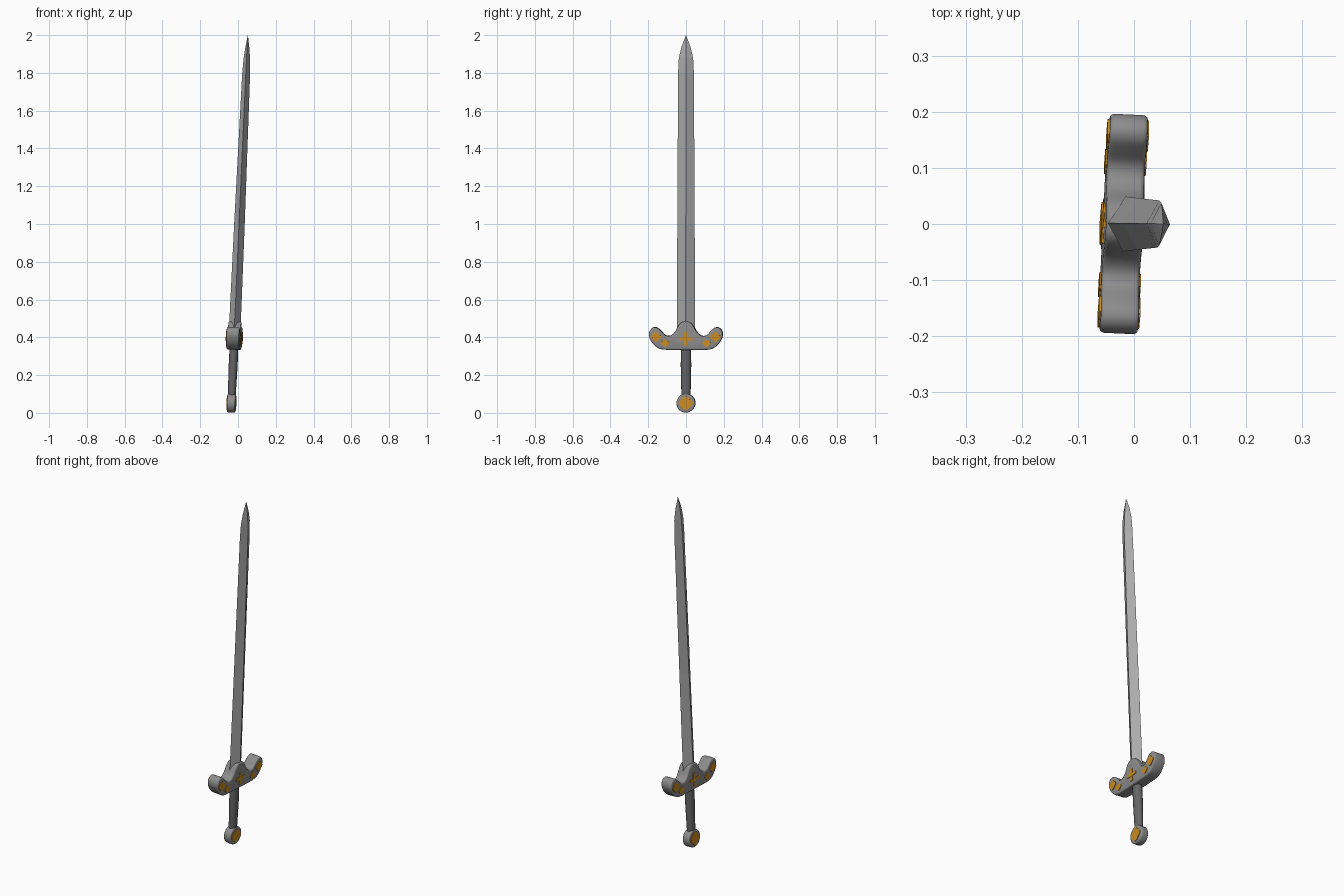
import bpy, bmesh, math
from mathutils import Matrix, Vector

if "Cube" in bpy.data.objects:
    bpy.data.objects.remove(bpy.data.objects["Cube"])

# whole sword leans slightly towards +x and is turned a little about z
POSE = (Matrix.Translation((-0.037, 0, 0)) @ Matrix.Rotation(0.0446, 4, 'Y')
        @ Matrix.Rotation(-0.048, 4, 'Z'))


def material(name, rgb):
    m = bpy.data.materials.new(name)
    m.diffuse_color = (*rgb, 1)
    m.use_nodes = True
    m.node_tree.nodes["Principled BSDF"].inputs["Base Color"].default_value = m.diffuse_color
    return m


STEEL = material("blade steel", (0.42, 0.42, 0.42))
IRON = material("guard iron", (0.27, 0.265, 0.265))
DARK = material("grip dark", (0.13, 0.13, 0.13))
GOLD = material("gold", (0.62, 0.27, 0.015))


def finish(name, bm, mat, smooth=True):
    bmesh.ops.recalc_face_normals(bm, faces=bm.faces)
    bm.transform(POSE)
    me = bpy.data.meshes.new(name)
    bm.to_mesh(me)
    bm.free()
    me.materials.append(mat)
    ob = bpy.data.objects.new(name, me)
    bpy.context.collection.objects.link(ob)
    if smooth:
        bpy.ops.object.select_all(action='DESELECT')
        ob.select_set(True)
        bpy.context.view_layer.objects.active = ob
        bpy.ops.object.shade_smooth_by_angle(angle=math.radians(40))
    return ob


def slab(bm, outline, x0, x1, bevel=0):
    """Extrude a (y, z) outline along x and round both rims."""
    f = bm.faces.new([bm.verts.new((x0, y, z)) for y, z in outline])
    ext = bmesh.ops.extrude_face_region(bm, geom=[f])["geom"]
    top = [g for g in ext if isinstance(g, bmesh.types.BMVert)]
    bmesh.ops.translate(bm, verts=top, vec=(x1 - x0, 0, 0))
    if bevel:
        rims = [e for e in bm.edges if abs(e.verts[0].co.x - e.verts[1].co.x) < 1e-6]
        bmesh.ops.bevel(bm, geom=rims, offset=bevel, segments=3, profile=0.5, affect='EDGES')


def loft(bm, rings):
    loops = [[bm.verts.new(p) for p in r] for r in rings]
    n = len(loops[0])
    for a, b in zip(loops, loops[1:]):
        for i in range(n):
            bm.faces.new((a[i], a[(i + 1) % n], b[(i + 1) % n], b[i]))
    bm.faces.new(loops[0])
    bm.faces.new(loops[-1])


def spline(pts, steps=3):
    """Catmull-Rom curve through a closed list of points."""
    out, n = [], len(pts)
    for i in range(n):
        p0, p1, p2, p3 = (Vector(pts[(i + k) % n]) for k in (-1, 0, 1, 2))
        for s in range(steps):
            t = s / steps
            out.append(0.5 * (2 * p1 + (p2 - p0) * t + (2 * p0 - 5 * p1 + 4 * p2 - p3) * t * t
                              + (3 * p1 - p0 - 3 * p2 + p3) * t ** 3))
    return out


def rosette(y, z, ry, rz, lobe=0.12, n=24):
    return [(y + ry * (1 + lobe * math.cos(4 * a)) * math.cos(a),
             z + rz * (1 + lobe * math.cos(4 * a)) * math.sin(a))
            for a in (2 * math.pi * i / n for i in range(n))]


def cross(z, arm, w):
    q = [(w, arm), (w, w), (arm, w)]
    pts = q + [(y, -v) for y, v in q[::-1]] + [(-y, -v) for y, v in q] + [(-y, v) for y, v in q[::-1]]
    return [(y, z + v) for y, v in pts]


# blade: diamond section, tapering to a pointed tip
bm = bmesh.new()
sections = [(0.42, .049, .031), (1.0, .046, .028), (1.8, .042, .021), (1.88, .038, .017),
            (1.94, .024, .010), (2.0, .0008, .0005)]
loft(bm, [[(t, 0, z), (0, w, z), (-t, 0, z), (0, -w, z)] for z, w, t in sections])
finish("blade", bm, STEEL, smooth=False)

# guard: curved cross piece with a central hump and upturned ends
half = [(.025, .479), (.043, .457), (.06, .427), (.083, .409), (.108, .411), (.13, .432),
        (.15, .45), (.172, .453), (.19, .438), (.195, .41), (.18, .375), (.15, .346),
        (.115, .336), (.05, .335)]
outline = [(0, .485)] + half + [(0, .335)] + [(-y, z) for y, z in half[::-1]]
bm = bmesh.new()
slab(bm, spline(outline), -0.034, 0.034, 0.008)
finish("guard", bm, IRON)

# grip: round, slightly swelling handle
bm = bmesh.new()
loft(bm, [[(r * .85 * math.cos(a), r * math.sin(a), z) for a in
           (2 * math.pi * i / 16 for i in range(16))]
          for z, r in [(.08, .024), (.16, .026), (.25, .028), (.35, .027)]])
finish("grip", bm, DARK)

# pommel: thick disc with rounded rims
bm = bmesh.new()
slab(bm, rosette(0, .052, .05, .05, 0, 32), -0.022, 0.022, 0.007)
finish("pommel", bm, IRON)

# gold inlays on both faces
inlays = [("guard_cross", cross(.393, .036, .008), .034),
          ("pommel_rosette", rosette(0, .052, .034, .034), .022)]
for s, tag in ((1, "right"), (-1, "left")):
    inlays.append((f"guard_end_inlay_{tag}", rosette(s * .158, .404, .025, .024), .034))
    inlays.append((f"guard_inner_inlay_{tag}", rosette(s * .11, .371, .02, .018), .034))
for name, shape, x in inlays:
    bm = bmesh.new()
    for s in (1, -1):
        slab(bm, shape, s * (x - .003), s * (x + .003))
    finish(name, bm, GOLD, smooth=False)
